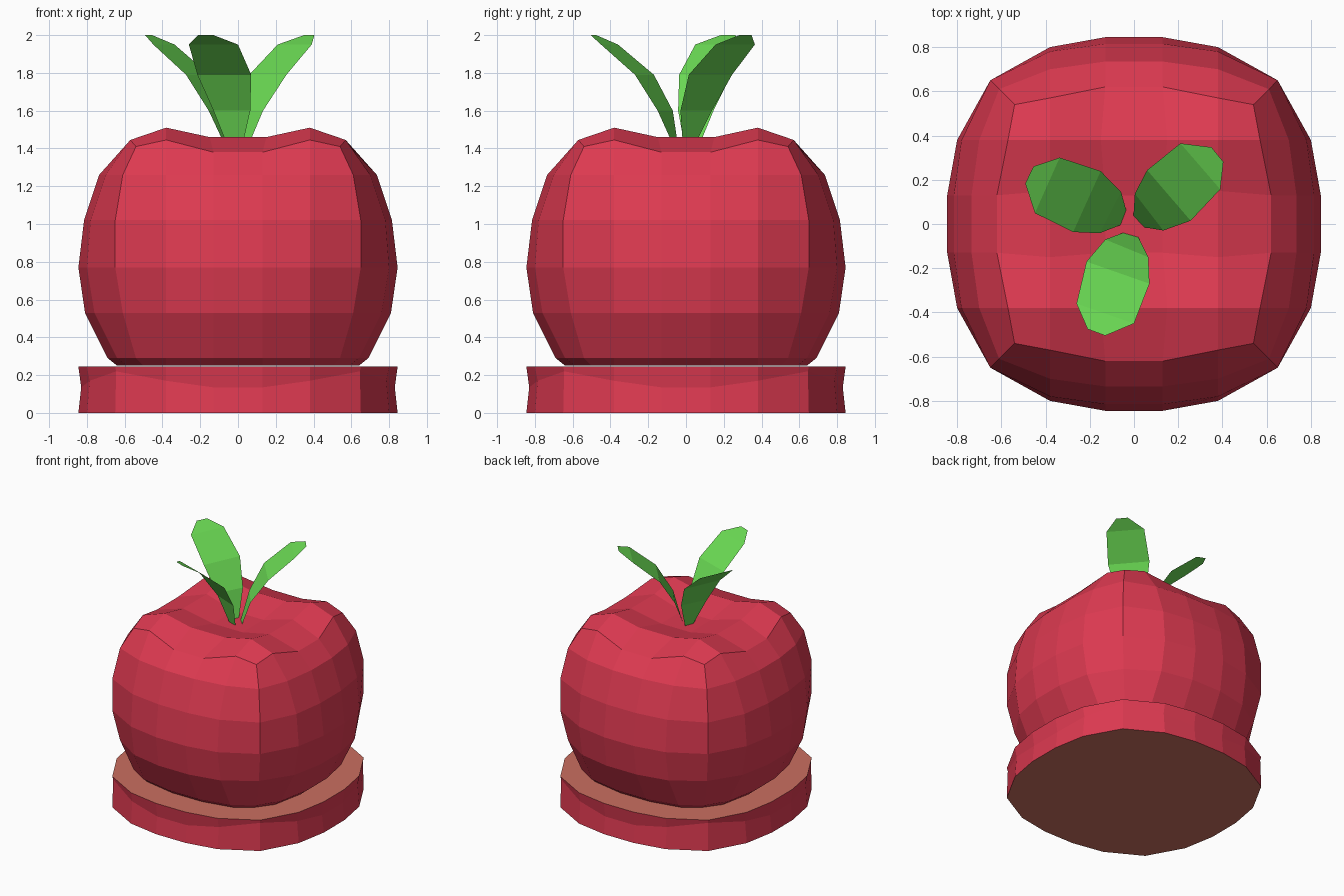
import bpy, bmesh
from math import radians
from mathutils import Matrix, Vector

cube = bpy.data.objects.get("Cube")
if cube:
    bpy.data.objects.remove(cube, do_unlink=True)


def material(name, rgb):
    m = bpy.data.materials.new(name)
    m.use_nodes = True
    m.diffuse_color = (*rgb, 1)
    m.node_tree.nodes["Principled BSDF"].inputs["Base Color"].default_value = (*rgb, 1)
    return m


red = material("red skin", (0.73, 0.042, 0.082))
flesh = material("peach flesh", (0.597, 0.159, 0.117))
green = material("leaf green", (0.147, 0.708, 0.089))


def finish(bm, name, mats, solid=True):
    bmesh.ops.remove_doubles(bm, verts=bm.verts, dist=0.001)
    if solid:
        bmesh.ops.recalc_face_normals(bm, faces=bm.faces)
    me = bpy.data.meshes.new(name)
    bm.to_mesh(me)
    bm.free()
    for m in mats:
        me.materials.append(m)
    ob = bpy.data.objects.new(name, me)
    bpy.context.collection.objects.link(ob)
    return ob


INNER, OUTER = 0.13, 0.38


def ring(bm, radius, shoulder, corner, z_mid, z_shoulder, z_corner):
    """Twenty-sided rounded square with a height for each kind of point."""
    quarter = [(radius, INNER, z_mid), (shoulder, OUTER, z_shoulder),
               (corner, corner, z_corner),
               (OUTER, shoulder, z_shoulder), (INNER, radius, z_mid)]
    verts = []
    for k in range(4):
        turn = Matrix.Rotation(radians(90 * k), 3, "Z")
        verts += [bm.verts.new(turn @ Vector(p)) for p in quarter]
    return verts


def loft(bm, rings):
    for a, b in zip(rings, rings[1:]):
        for i in range(len(a)):
            j = (i + 1) % len(a)
            bm.faces.new((a[i], a[j], b[j], b[i]))


# Apple body: stacked rings with a flat cut underneath
bm = bmesh.new()
levels = [(0.25, 0.64, 0.59, 0.50), (0.29, 0.69, 0.64, 0.54),
          (0.53, 0.81, 0.76, 0.61), (0.77, 0.845, 0.80, 0.65),
          (1.02, 0.815, 0.78, 0.65), (1.26, 0.735, 0.70, 0.61)]
rings = [ring(bm, r, s, c, z, z, z) for z, r, s, c in levels]
rings.append(ring(bm, 0.62, 0.57, 0.54, 1.38, 1.445, 1.41))
loft(bm, rings)
bm.faces.new(rings[0]).material_index = 1

# Dimpled crown: a mirrored grid whose border meets the last ring
crown = {(0, 0): (INNER, INNER, 1.40), (1, 0): (OUTER, 0.15, 1.46),
         (1, 1): (OUTER, OUTER, 1.51), (2, 0): (0.62, INNER, 1.38),
         (2, 1): (0.57, OUTER, 1.445), (2, 2): (0.54, 0.54, 1.41)}
steps = [(-1, 2), (-1, 1), (-1, 0), (1, 0), (1, 1), (1, 2)]


def crown_vert(i, j):
    (sx, a), (sy, b) = steps[i], steps[j]
    big, small, z = crown[max(a, b), min(a, b)]
    x, y = (big, small) if a >= b else (small, big)
    return bm.verts.new((sx * x, sy * y, z))


grid = [[crown_vert(i, j) for j in range(6)] for i in range(6)]
for i in range(5):
    for j in range(5):
        bm.faces.new((grid[i][j], grid[i + 1][j], grid[i + 1][j + 1], grid[i][j + 1]))
finish(bm, "apple_body", [red, flesh])

# Bottom slice: skin band with a slight waist and flesh on both cuts
bm = bmesh.new()
rings = [ring(bm, 0.845, 0.80, 0.65, 0, 0, 0),
         ring(bm, 0.83, 0.785, 0.645, 0.135, 0.17, 0.22),
         ring(bm, 0.845, 0.80, 0.65, 0.245, 0.245, 0.245)]
loft(bm, rings)
for cap in (rings[0], rings[-1]):
    bm.faces.new(cap).material_index = 1
finish(bm, "bottom_slice", [red, flesh])

# Leaves: one bent strip, turned around the stem dimple
leaf_rows = [(1.40, (-0.05, -0.04), (0.02, -0.06)),
             (1.60, (-0.13, -0.07), (0.065, -0.15)),
             (1.79, (-0.215, -0.17), (0.07, -0.27)),
             (1.95, (-0.26, -0.36), (0.0, -0.45)),
             (2.00, (-0.21, -0.475), (-0.13, -0.505))]
placements = [("front_leaf", 0, 0, 0), ("right_leaf", -95, 0, 0.01),
              ("back_left_leaf", 150, -0.015, -0.025)]
for name, angle, dx, dy in placements:
    bm = bmesh.new()
    place = Matrix.Translation((dx, dy, 0)) @ Matrix.Rotation(radians(angle), 4, "Z")
    pairs = [[bm.verts.new(place @ Vector((*p, z))) for p in (left, right)]
             for z, left, right in leaf_rows]
    for (a, b), (c, d) in zip(pairs, pairs[1:]):
        bm.faces.new((a, c, d, b))
    for f in bm.faces:
        f.normal_update()
        if f.normal.z < 0:
            f.normal_flip()
    finish(bm, name, [green], solid=False)
